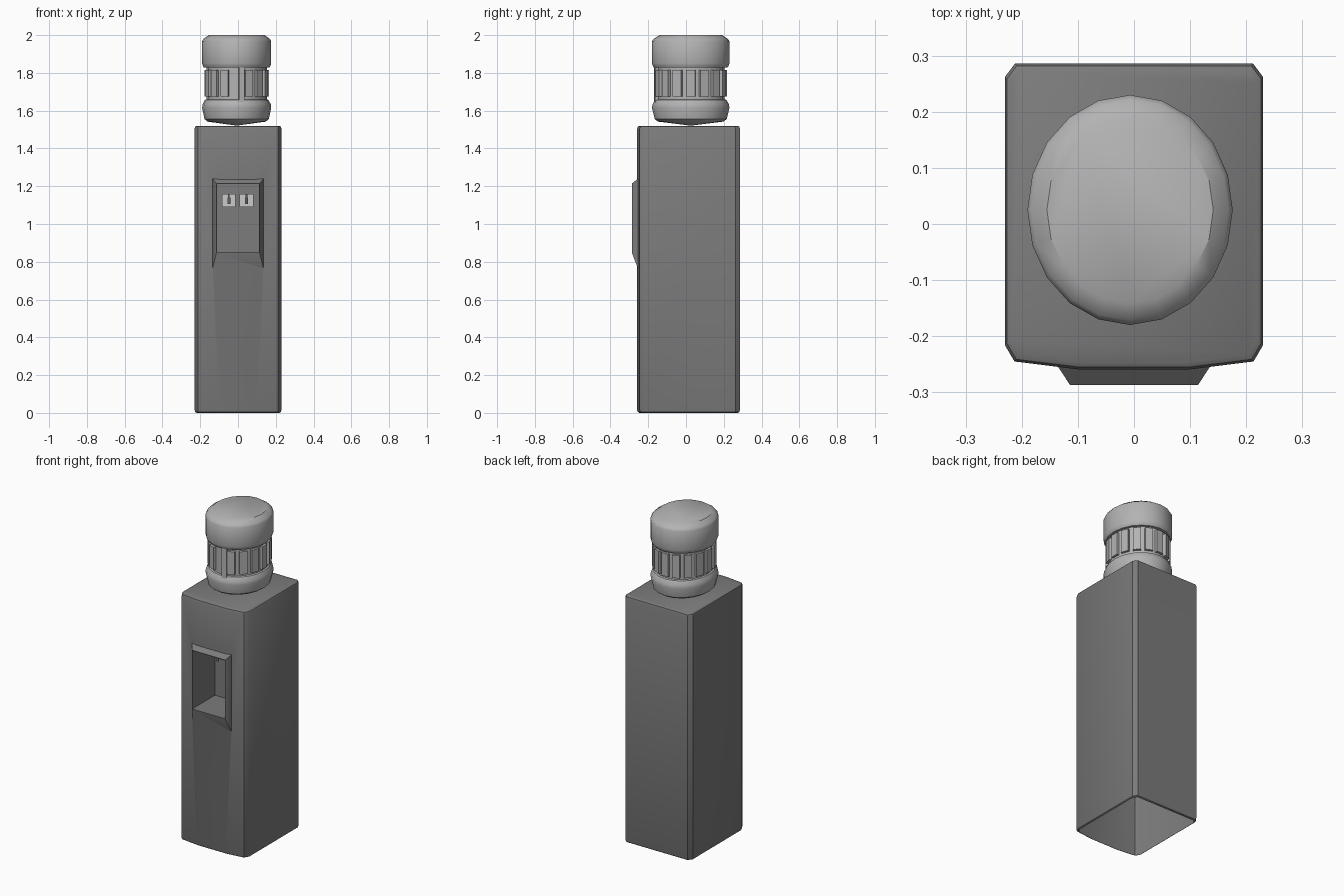
import bpy, bmesh, math
from mathutils import Matrix

if "Cube" in bpy.data.objects:
    bpy.data.objects.remove(bpy.data.objects["Cube"])


def material(name, g):
    m = bpy.data.materials.new(name)
    m.diffuse_color = (g, g, g, 1)
    m.use_nodes = True
    m.node_tree.nodes["Principled BSDF"].inputs["Base Color"].default_value = m.diffuse_color
    return m


DARK, MID, LIGHT = material("dark_grey", .2), material("mid_grey", .45), material("light_grey", .8)


def finish(bm, name, mat):
    bmesh.ops.recalc_face_normals(bm, faces=bm.faces)
    me = bpy.data.meshes.new(name)
    bm.to_mesh(me)
    bm.free()
    ob = bpy.data.objects.new(name, me)
    bpy.context.collection.objects.link(ob)
    me.materials.append(mat)
    return ob


def activate(ob):
    bpy.ops.object.select_all(action='DESELECT')
    ob.select_set(True)
    bpy.context.view_layer.objects.active = ob


def smooth(ob, deg=35):
    activate(ob)
    bpy.ops.object.shade_smooth_by_angle(angle=math.radians(deg))


def loft(name, rings, mat):
    """Skin closed rings of equal length and cap both ends."""
    bm = bmesh.new()
    rows = [[bm.verts.new(p) for p in r] for r in rings]
    n = len(rows[0])
    for a, b in zip(rows, rows[1:]):
        for i in range(n):
            j = (i + 1) % n
            bm.faces.new((a[i], a[j], b[j], b[i]))
    bm.faces.new(rows[0])
    bm.faces.new(rows[-1])
    return finish(bm, name, mat)


def box(name, x0, x1, y0, y1, z0, z1, mat):
    return loft(name, [[(x0, y0, z), (x1, y0, z), (x1, y1, z), (x0, y1, z)] for z in (z0, z1)], mat)


def boolean(target, tool, op):
    activate(target)
    m = target.modifiers.new(op, 'BOOLEAN')
    m.operation, m.object, m.solver = op, tool, 'EXACT'
    bpy.ops.object.modifier_apply(modifier=m.name)
    bpy.data.objects.remove(tool)


# Cabinet: chamfered plan with a bowed front
half = [(.10, -.259), (.213, -.245), (.23, -.216), (.23, .262), (.212, .286)]
plan = half + [(-x, y) for x, y in reversed(half)]
levels = [(0, .955), (.005, .985), (.016, 1), (1.504, 1), (1.515, .985), (1.52, .955)]
cabinet = loft("cabinet", [[(x * s, .014 + (y - .014) * s, z) for x, y in plan] for z, s in levels], DARK)

# Raised surround with the dispensing recess cut through it
def rect(x, y, z0, z1):
    return [(-x, y, z0), (x, y, z0), (x, y, z1), (-x, y, z1)]

surround = loft("surround", [rect(.114, -.287, .849, 1.214), rect(.135, -.255, .765, 1.24),
                             rect(.135, -.2, .765, 1.24)], DARK)
boolean(cabinet, surround, 'UNION')
recess = box("recess_cutter", -.1115, .1115, -.4, -.065, .852, 1.211, DARK)
boolean(cabinet, recess, 'DIFFERENCE')

# Open underside
bm = bmesh.new()
bm.from_mesh(cabinet.data)
bmesh.ops.delete(bm, geom=[f for f in bm.faces if f.normal.z < -.9 and f.calc_center_median().z < .003],
                 context='FACES')
bm.to_mesh(cabinet.data)
bm.free()
smooth(cabinet)

# Taps on light plates at the back of the recess
for side, x in (("left", -.048), ("right", .045)):
    box(side + "_tap_plate", x - .036, x + .036, -.078, -.064, 1.09, 1.16, LIGHT)
    bm = bmesh.new()
    for r, d, rot, loc in ((.006, .06, Matrix.Rotation(math.pi / 2, 4, 'X'), (x, -.105, 1.13)),
                           (.008, .034, Matrix(), (x, -.13, 1.122)),
                           (.004, .026, Matrix(), (x, -.13, 1.145))):
        bmesh.ops.create_cone(bm, cap_ends=True, segments=8, radius1=r, radius2=r, depth=d,
                              matrix=Matrix.Translation(loc) @ rot)
    finish(bm, side + "_tap", MID)

# Bottle: slightly oval, 20-sided turned profile (radius, z)
CX, CY, RX, RY, N = -.007, .025, .183, .205, 20
profile = [(.05, 1.522), (.84, 1.542), (.93, 1.555), (1, 1.615), (.985, 1.635), (.92, 1.657),
           (.87, 1.66), (.87, 1.828), (.95, 1.828), (.985, 1.84), (1, 1.85), (1, 1.968), (.96, 1.98), (.81, 2)]


def oval(r, a, z):
    return (CX + RX * r * math.cos(a), CY + RY * r * math.sin(a), z)


bottle = loft("bottle", [[oval(r, 2 * math.pi * i / N, z) for i in range(N)] for r, z in profile], MID)
smooth(bottle)

# Ribs around the bottle waist, with one full-height bar at the front
def rib(name, a, w, z0, z1):
    loft(name, [[oval(r, a + s * w, z) for r, s in ((.82, -1), (.945, -.85), (.945, .85), (.82, 1))]
                for z in (z0, z1)], MID)

for k in range(1, 16):
    rib("bottle_rib_%d" % k, -math.pi / 2 + k * math.pi / 8, .145, 1.675, 1.815)
rib("bottle_front_bar", -math.pi / 2 + .16, .1, 1.64, 1.84)
